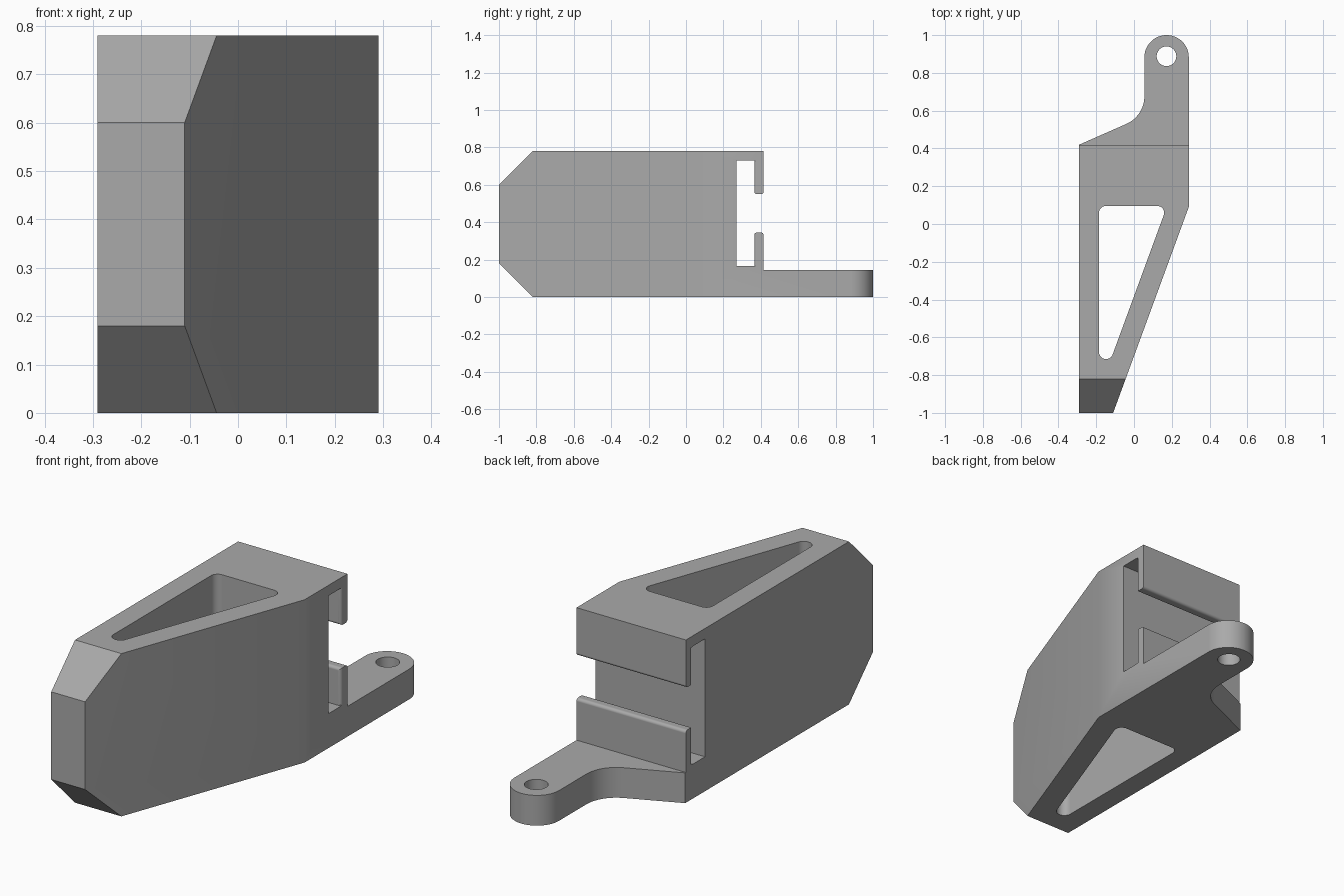
import bpy, bmesh, math
from mathutils import Vector

cube = bpy.data.objects.get("Cube")
if cube:
    bpy.data.objects.remove(cube, do_unlink=True)

grey = bpy.data.materials.new("mid grey plastic")
grey.use_nodes = True
COLOR = (0.4, 0.4, 0.4, 1)
grey.diffuse_color = COLOR
grey.node_tree.nodes["Principled BSDF"].inputs["Base Color"].default_value = COLOR


def rounded(corners, steps=12):
    """Outline from (u, v) or (u, v, radius) corners."""
    out = []
    n = len(corners)
    for i, c in enumerate(corners):
        p = Vector(c[:2])
        if len(c) < 3:
            out.append(p)
            continue
        a = (Vector(corners[i - 1][:2]) - p).normalized()
        b = (Vector(corners[(i + 1) % n][:2]) - p).normalized()
        half = a.angle(b) / 2
        mid = p + (a + b).normalized() * c[2] / math.sin(half)
        start = p + a * c[2] / math.tan(half) - mid
        end = p + b * c[2] / math.tan(half) - mid
        sweep = start.angle_signed(end)
        for k in range(steps + 1):
            t = -sweep * k / steps
            out.append(mid + Vector((start.x * math.cos(t) - start.y * math.sin(t),
                                     start.x * math.sin(t) + start.y * math.cos(t))))
    return out


def prism(name, outline, lo, hi, axis="z"):
    """Extrude an (x, y) outline along z, or a (y, z) outline along x."""
    bm = bmesh.new()
    place = (lambda p, d: (p.x, p.y, d)) if axis == "z" else (lambda p, d: (d, p.x, p.y))
    low = [bm.verts.new(place(p, lo)) for p in outline]
    high = [bm.verts.new(place(p, hi)) for p in outline]
    bm.faces.new(low)
    bm.faces.new(high)
    for i in range(len(low)):
        bm.faces.new((low[i - 1], low[i], high[i], high[i - 1]))
    bmesh.ops.recalc_face_normals(bm, faces=bm.faces)
    mesh = bpy.data.meshes.new(name)
    bm.to_mesh(mesh)
    bm.free()
    mesh.materials.append(grey)
    obj = bpy.data.objects.new(name, mesh)
    bpy.context.collection.objects.link(obj)
    return obj


def carve(target, cutter, operation="DIFFERENCE"):
    mod = target.modifiers.new(cutter.name, "BOOLEAN")
    mod.operation, mod.solver, mod.object = operation, "EXACT", cutter
    bpy.ops.object.select_all(action="DESELECT")
    bpy.context.view_layer.objects.active = target
    target.select_set(True)
    bpy.ops.object.modifier_apply(modifier=mod.name)
    bpy.data.objects.remove(cutter, do_unlink=True)


# Side profile: chamfered nose, rear slot with two lips, low mounting arm
TIP = 0.014
side = rounded([(-1, 0.18), (-0.82, 0), (1.1, 0), (1.1, 0.145), (0.415, 0.145),
                (0.415, 0.345, TIP), (0.365, 0.345, TIP), (0.365, 0.165), (0.27, 0.165),
                (0.27, 0.73), (0.365, 0.73), (0.365, 0.55, TIP), (0.415, 0.55, TIP),
                (0.415, 0.78), (-0.82, 0.78), (-1, 0.6)])
bracket = prism("bracket_body", side, -0.4, 0.4, "x")

# Plan outline: tapered body and the rounded arm
plan = rounded([(-0.29, -1.1), (-0.147, -1.1), (0.29, 0.09), (0.29, 1, 0.1174),
                (0.055, 1, 0.1174), (0.055, 0.572, 0.16), (-0.29, 0.42)], 20)
carve(bracket, prism("plan_cutter", plan, -0.1, 0.9), "INTERSECT")

# Triangular pocket through the body
pocket = rounded([(-0.185, 0.095, 0.035), (0.175, 0.095, 0.035),
                  (-0.122, -0.715, 0.036), (-0.185, -0.715, 0.036)])
carve(bracket, prism("pocket_cutter", pocket, -0.1, 0.9))

# Bolt hole in the arm
hole = [Vector((0.172 + 0.052 * math.cos(a), 0.888 + 0.052 * math.sin(a)))
        for a in (math.tau * k / 40 for k in range(40))]
carve(bracket, prism("hole_cutter", hole, -0.1, 0.3))

# Rounded inner corners at both ends of the lips
R = 0.014
for s in (-1, 1):
    arc = [Vector((s * (0.29 - R + R * math.sin(a)), 0.365 + R - R * math.cos(a)))
           for a in (math.pi / 2 * k / 8 for k in range(9))]
    corner = arc + [Vector((s * 0.31, 0.365 + R)), Vector((s * 0.31, 0.345)),
                    Vector((s * (0.29 - R), 0.345))]
    carve(bracket, prism("lip_corner_cutter", corner, 0.167, 0.728))

# Smooth curved walls, crisp edges
bpy.context.view_layer.objects.active = bracket
bracket.select_set(True)
bpy.ops.object.shade_smooth_by_angle(angle=math.radians(25))
weighted = bracket.modifiers.new("weighted_normals", "WEIGHTED_NORMAL")
weighted.keep_sharp = True
